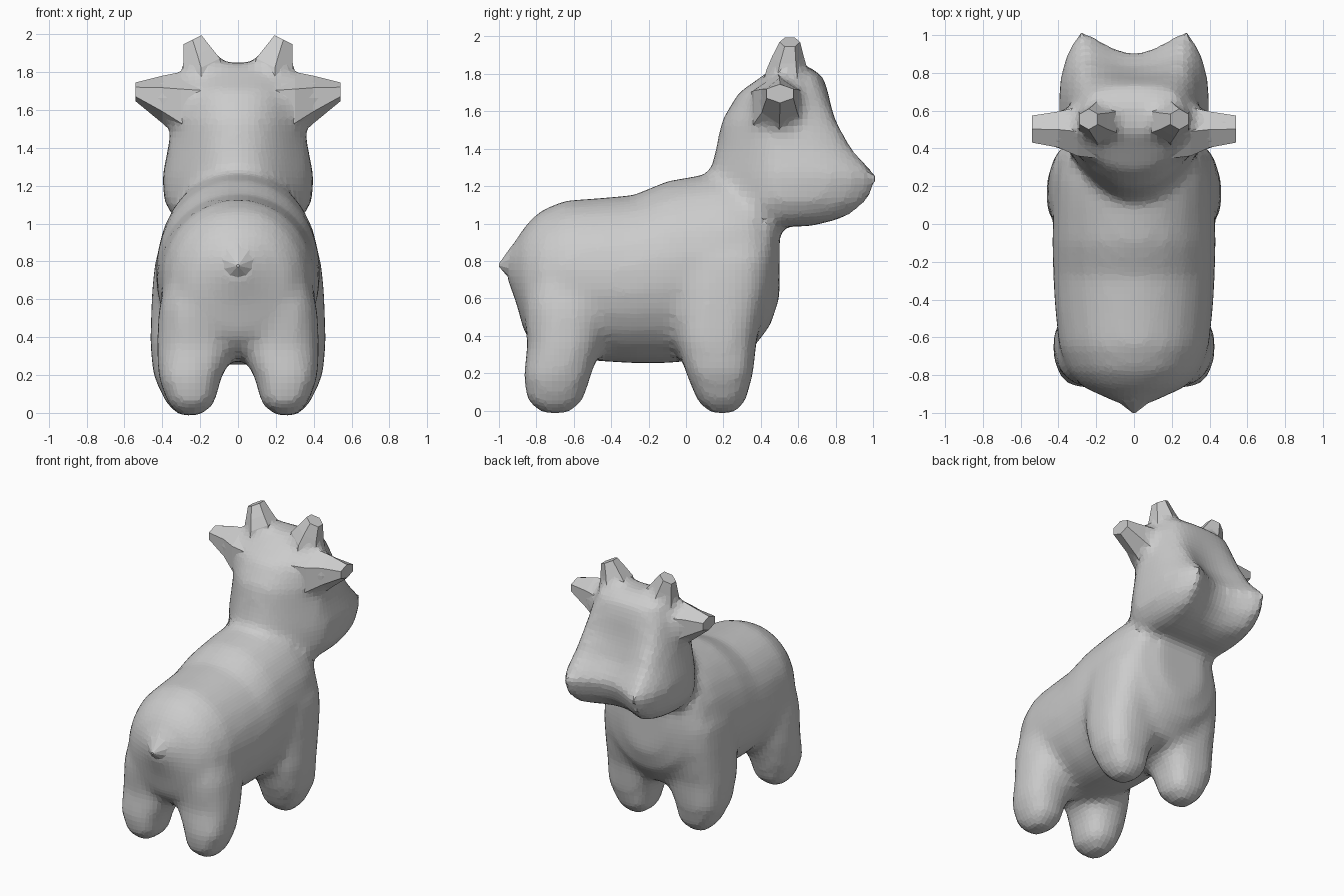
import bpy, bmesh, math
from mathutils import Vector

cube = bpy.data.objects.get("Cube")
if cube:
    bpy.data.objects.remove(cube, do_unlink=True)

grey = bpy.data.materials.new("clay_grey")
grey.use_nodes = True
colour = (0.6, 0.6, 0.6, 1)
grey.diffuse_color = colour
grey.node_tree.nodes["Principled BSDF"].inputs["Base Color"].default_value = colour


def loft(bm, axis, sections, sides=24, power=2.4, side=1, shape=None):
    """Closed loft along an axis; each section is (position, u0, u1, v0, v1)."""
    rings = []
    for pos, u0, u1, v0, v1 in sections:
        ring = []
        for i in range(sides):
            a = 2 * math.pi * (i + 0.5) / sides
            c, s = math.cos(a), math.sin(a)
            u = (u0 + u1) / 2 + (u1 - u0) / 2 * math.copysign(abs(c) ** (2 / power), c)
            v = (v0 + v1) / 2 + (v1 - v0) / 2 * math.copysign(abs(s) ** (2 / power), s)
            p = Vector({"x": (pos, u, v), "y": (u, pos, v), "z": (u, v, pos)}[axis])
            if shape:
                p = shape(p)
            p.x *= side
            ring.append(bm.verts.new(p))
        rings.append(ring)
    faces = [bm.faces.new(rings[0]), bm.faces.new(rings[-1])]
    for a, b in zip(rings, rings[1:]):
        for i in range(sides):
            j = (i + 1) % sides
            faces.append(bm.faces.new((a[i], a[j], b[j], b[i])))
    bmesh.ops.recalc_face_normals(bm, faces=faces)


def make_object(name, bm):
    mesh = bpy.data.meshes.new(name)
    bm.to_mesh(mesh)
    bm.free()
    mesh.materials.append(grey)
    obj = bpy.data.objects.new(name, mesh)
    bpy.context.collection.objects.link(obj)
    return obj


def shape_head(p):
    """Hollow the face between two cheek lobes and narrow the nape."""
    if p.y > 0.55:
        depth = 0.22 - 0.19 * min(1, max(0, (p.z - 1.25) / 0.5))
        p.y -= depth * max(0, 1 - (p.x / 0.27) ** 2)
    elif p.y < 0.45:
        p.x *= 1 - 1.1 * (0.45 - p.y)
    return p


def slant_tip(p):
    """Make the horn lower on its outer side."""
    p.z -= 0.5 * (p.x - 0.2)
    return p


skin = bmesh.new()

# Torso: position, half width, bottom, top; the rump runs out towards the tail
torso = [(-0.96, 0.06, 0.71, 0.85), (-0.91, 0.17, 0.58, 0.91), (-0.86, 0.28, 0.4, 0.99),
         (-0.78, 0.35, 0.32, 1.07), (-0.65, 0.40, 0.28, 1.125), (-0.45, 0.42, 0.26, 1.14),
         (-0.28, 0.43, 0.25, 1.155), (-0.1, 0.435, 0.25, 1.23), (0.1, 0.43, 0.27, 1.265),
         (0.22, 0.425, 0.28, 1.28), (0.35, 0.4, 0.32, 1.27), (0.45, 0.33, 0.45, 1.2),
         (0.5, 0.18, 0.6, 1.1)]
loft(skin, "y", [(y, -w, w, b, t) for y, w, b, t in torso], power=2.05)

# Neck and head: height, half width, back, front
head = [(0.985, 0.27, 0.1, 0.86), (1.03, 0.34, 0.1, 0.99), (1.12, 0.39, 0.1, 1.08),
        (1.25, 0.4, 0.12, 1.13), (1.4, 0.37, 0.16, 0.99), (1.55, 0.345, 0.19, 0.89),
        (1.7, 0.31, 0.28, 0.81), (1.79, 0.27, 0.41, 0.76), (1.85, 0.19, 0.49, 0.67)]
loft(skin, "z", [(z, -w, w, b, f) for z, w, b, f in head], sides=40, shape=shape_head)

# Legs, with rounded narrow feet, meeting at the middle above the belly line
front_leg = [(-0.015, 0.2, 0.31, 0.13, 0.26), (0.05, 0.12, 0.38, 0.06, 0.32),
             (0.2, 0.09, 0.45, 0.0, 0.36), (0.38, 0.0, 0.465, -0.06, 0.38),
             (0.65, -0.04, 0.455, -0.1, 0.45), (0.8, -0.04, 0.44, -0.08, 0.47),
             (0.92, 0.0, 0.39, -0.04, 0.47)]
back_leg = [(-0.015, 0.2, 0.31, -0.77, -0.63), (0.05, 0.12, 0.37, -0.85, -0.55),
            (0.18, 0.09, 0.42, -0.87, -0.51), (0.35, 0.0, 0.43, -0.85, -0.45),
            (0.55, -0.04, 0.42, -0.87, -0.4), (0.8, 0.0, 0.36, -0.84, -0.42)]

# Ears and horns: flared at the root, blunt at the tip
ear = [(0.14, 0.32, 0.64, 1.4, 1.8), (0.3, 0.34, 0.64, 1.44, 1.8),
       (0.4, 0.39, 0.61, 1.53, 1.78), (0.54, 0.42, 0.585, 1.645, 1.745)]
horn = [(1.7, 0.06, 0.33, 0.4, 0.67), (1.82, 0.08, 0.31, 0.43, 0.65),
        (1.9, 0.13, 0.3, 0.46, 0.63), (1.99, 0.185, 0.295, 0.5, 0.61)]
for name, side in (("left", 1), ("right", -1)):
    loft(skin, "z", front_leg, sides=20, power=2.7, side=side)
    loft(skin, "z", back_leg, sides=20, side=side)
    # The roots also go into the skin, so that they blend with the head
    loft(skin, "x", ear, sides=6, power=2, side=side)
    loft(skin, "z", horn, sides=6, power=2, side=side, shape=slant_tip)
    bm = bmesh.new()
    loft(bm, "x", ear, sides=6, power=2, side=side)
    make_object(name + "_ear", bm)
    bm = bmesh.new()
    loft(bm, "z", horn, sides=6, power=2, side=side, shape=slant_tip)
    make_object(name + "_horn", bm)

# Fuse the torso, head and legs into one soft skin
body = make_object("body", skin)
remesh = body.modifiers.new("fuse", "REMESH")
remesh.mode = "VOXEL"
remesh.voxel_size = 0.035
soften = body.modifiers.new("soften", "SMOOTH")
soften.factor = 0.5
soften.iterations = 6

# Short pointed tail
bm = bmesh.new()
loft(bm, "y", [(-0.86, -0.2, 0.2, 0.6, 0.97), (-0.94, -0.09, 0.09, 0.7, 0.87),
               (-1.0, -0.008, 0.008, 0.77, 0.785)], sides=10, power=2)
make_object("tail", bm)
